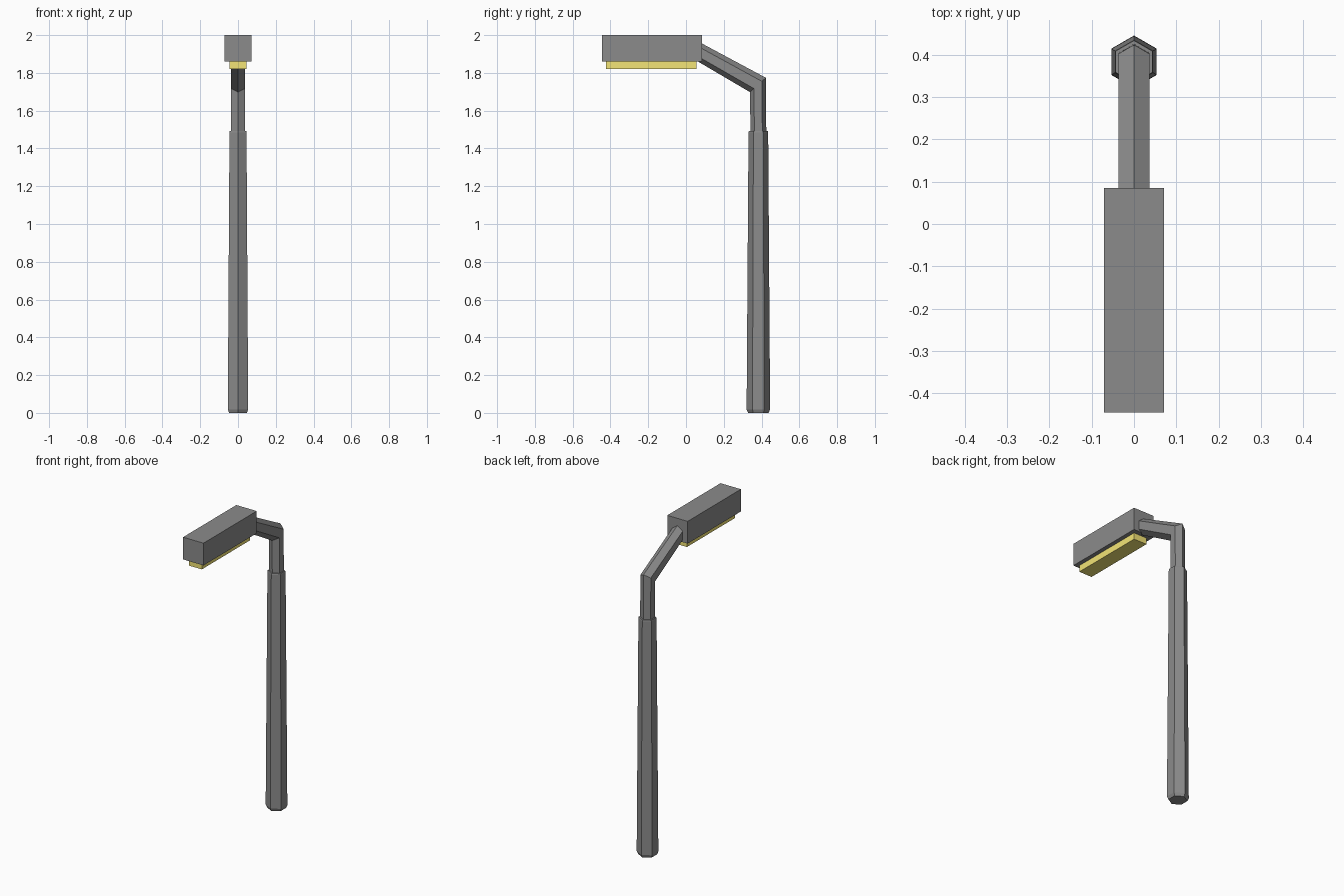
import bpy, bmesh
from math import sin, cos, pi
from mathutils import Vector

if "Cube" in bpy.data.objects:
    bpy.data.objects.remove(bpy.data.objects["Cube"])


def material(name, rgb):
    mat = bpy.data.materials.new(name)
    mat.diffuse_color = (*rgb, 1)
    mat.use_nodes = True
    mat.node_tree.nodes["Principled BSDF"].inputs["Base Color"].default_value = mat.diffuse_color
    return mat


DARK = material("dark_grey", (0.26, 0.26, 0.26))
YELLOW = material("warm_yellow", (0.9, 0.78, 0.18))


def finish(name, bm, mat):
    bmesh.ops.recalc_face_normals(bm, faces=bm.faces)
    mesh = bpy.data.meshes.new(name)
    bm.to_mesh(mesh)
    bm.free()
    mesh.materials.append(mat)
    obj = bpy.data.objects.new(name, mesh)
    bpy.context.collection.objects.link(obj)


def hex_loft(name, rings, mat):
    """Skin six-sided rings: (y, z, x radius, (corner direction y, z))."""
    bm = bmesh.new()
    loops = []
    for y, z, r, (dy, dz) in rings:
        loops.append([bm.verts.new((r * sin(k * pi / 3),
                                    y + dy * cos(k * pi / 3),
                                    z + dz * cos(k * pi / 3))) for k in range(6)])
    for a, b in zip(loops, loops[1:]):
        for k in range(6):
            n = (k + 1) % 6
            bm.faces.new((a[k], a[n], b[n], b[k]))
    bm.faces.new(loops[0])
    bm.faces.new(loops[-1])
    finish(name, bm, mat)


def box(name, lo, hi, mat):
    bm = bmesh.new()
    bmesh.ops.create_cube(bm, size=1)
    lo, hi = Vector(lo), Vector(hi)
    bmesh.ops.scale(bm, vec=hi - lo, verts=bm.verts)
    bmesh.ops.translate(bm, vec=(lo + hi) / 2, verts=bm.verts)
    finish(name, bm, mat)


POLE_Y = 0.383

# Pole with chamfered foot, slight taper, shoulder and bent arm
profile = [(0, 0.054), (0.018, 0.062), (0.2, 0.061),
           (1.485, 0.052), (1.493, 0.050), (1.493, 0.042)]
rings = [(POLE_Y, z, r, (r, 0)) for z, r in profile]
rings.append((0.381, 1.736, 0.042, (0.042, 0.038)))
rings.append((0.05, 1.921, 0.042, (0, 0.053)))
hex_loft("pole_and_arm", rings, DARK)

# Lamp housing
box("lamp_housing", (-0.071, -0.445, 1.86), (0.071, 0.085, 2.0), DARK)

# Glowing panel below the housing
box("light_panel", (-0.045, -0.424, 1.82), (0.045, 0.055, 1.862), YELLOW)
